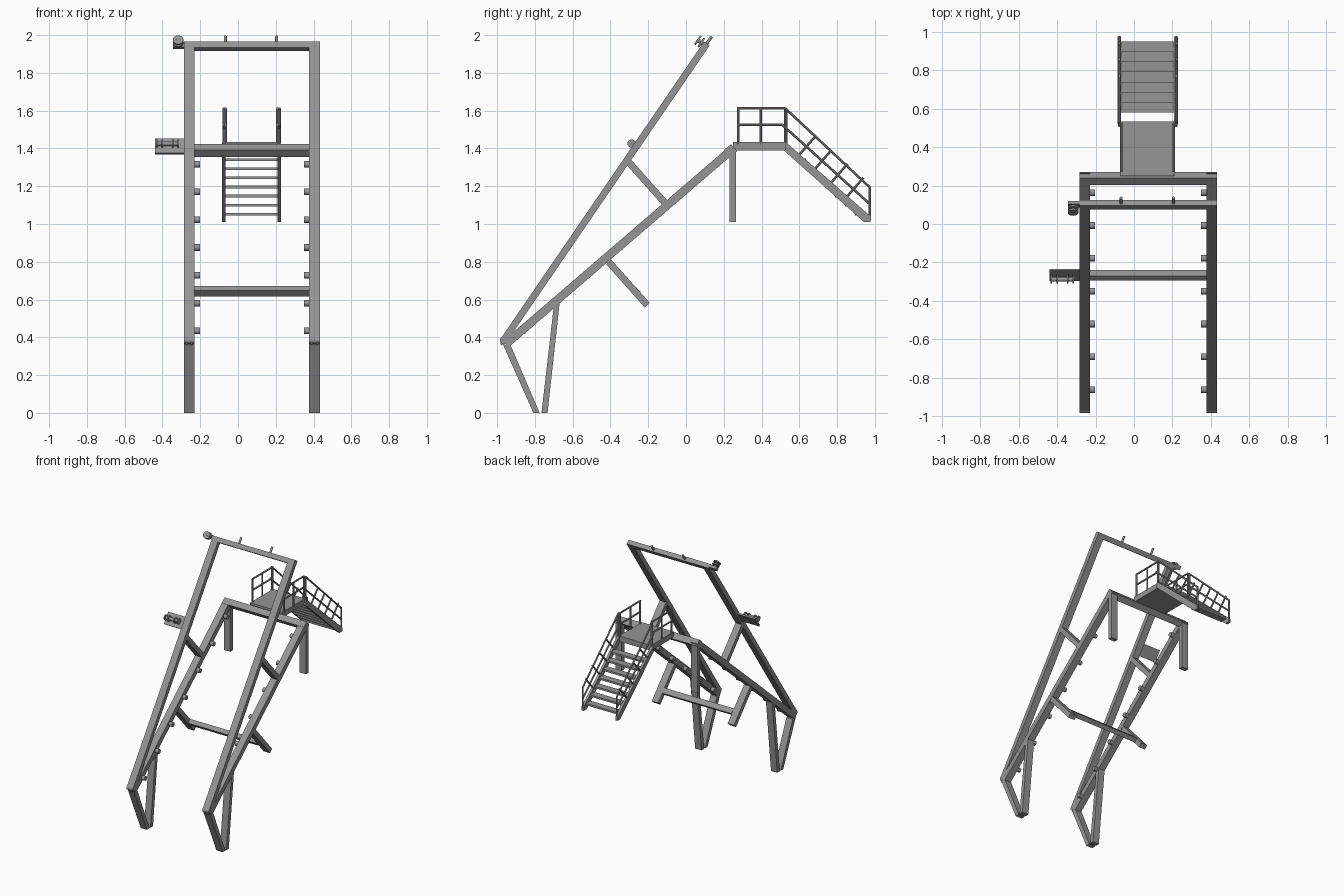
import bpy, bmesh, math
from mathutils import Vector

if "Cube" in bpy.data.objects:
    bpy.data.objects.remove(bpy.data.objects["Cube"])

steel = bpy.data.materials.new("steel grey")
steel.diffuse_color = (0.30, 0.30, 0.30, 1)
steel.use_nodes = True
steel.node_tree.nodes["Principled BSDF"].inputs["Base Color"].default_value = steel.diffuse_color


def finish(name, bm, smooth=False):
    bmesh.ops.recalc_face_normals(bm, faces=bm.faces)
    me = bpy.data.meshes.new(name)
    bm.to_mesh(me)
    bm.free()
    me.materials.append(steel)
    ob = bpy.data.objects.new(name, me)
    bpy.context.collection.objects.link(ob)
    if smooth:
        bpy.context.view_layer.objects.active = ob
        ob.select_set(True)
        bpy.ops.object.shade_smooth_by_angle(angle=math.radians(40))
        ob.select_set(False)
    return ob


def prism(name, pts, x0, x1):
    """Extrude a (y, z) outline from x0 to x1."""
    bm = bmesh.new()
    face = bm.faces.new([bm.verts.new((x0, y, z)) for y, z in pts])
    ext = bmesh.ops.extrude_face_region(bm, geom=[face])
    verts = [v for v in ext["geom"] if isinstance(v, bmesh.types.BMVert)]
    bmesh.ops.translate(bm, verts=verts, vec=(x1 - x0, 0, 0))
    return finish(name, bm)


def beam(name, p, q, thick, x0, x1):
    """Rectangular beam whose centre line runs p to q in the y-z plane."""
    p, q = Vector(p), Vector(q)
    d = (q - p).normalized()
    n = Vector((-d.y, d.x)) * thick / 2
    return prism(name, [p + n, q + n, q - n, p - n], x0, x1)


def rod(name, a, b, r, sides=8):
    """Cylinder from point a to point b."""
    a, b = Vector(a), Vector(b)
    d = b - a
    bm = bmesh.new()
    bmesh.ops.create_cone(bm, cap_ends=True, segments=sides,
                          radius1=r, radius2=r, depth=d.length)
    bm.transform(d.to_track_quat('Z', 'Y').to_matrix().to_4x4())
    bmesh.ops.translate(bm, verts=bm.verts, vec=(a + b) / 2)
    return finish(name, bm, True)


L0, L1, R0, R1 = -0.285, -0.23, 0.377, 0.433     # left and right frame widths
ARM_A, ARM_B = Vector((-0.965, 0.385)), Vector((0.11, 1.955))
LOW_A, LOW_B = Vector((-0.955, 0.363)), Vector((0.255, 1.404))
arm_d = (ARM_B - ARM_A).normalized()
arm_n = Vector((-arm_d.y, arm_d.x))
low_d = (LOW_B - LOW_A).normalized()

# Side frames: boom, inclined beam, feet, struts and posts
for side, x0, x1 in (("left", L0, L1), ("right", R0, R1)):
    beam(side + "_boom", ARM_A, ARM_B, 0.036, x0, x1)
    beam(side + "_inclined_beam", LOW_A, LOW_B, 0.044, x0, x1)
    prism(side + "_front_foot",
          [(-0.97, 0.365), (-0.925, 0.35), (-0.775, 0), (-0.808, 0)], x0, x1)
    prism(side + "_rear_foot",
          [(-0.70, 0.565), (-0.668, 0.59), (-0.733, 0), (-0.765, 0)], x0, x1)
    beam(side + "_upper_strut", (-0.31, 1.335), (-0.105, 1.105), 0.036, x0, x1)
    beam(side + "_lower_strut", (-0.41, 0.80), (-0.205, 0.57), 0.036, x0, x1)
    prism(side + "_post",
          [(0.231, 1.01), (0.265, 1.01), (0.265, 1.40), (0.231, 1.38)], x0, x1)
    # Hinge: pin with a pair of lugs
    rod(side + "_hinge_pin", (x0, *ARM_A), (x1, *ARM_A), 0.02, 16)
    for k, xc in enumerate((x0 + 0.014, x1 - 0.014)):
        beam(f"{side}_hinge_lug_{k}", (-0.978, 0.36), (-0.966, 0.40), 0.012,
             xc - 0.004, xc + 0.004)

# Cross members
beam("inclined_frame_crossbar", LOW_B - low_d * 0.047, LOW_B, 0.05, L0, R1)
beam("lower_crossbar", (-0.282, 0.659), (-0.253, 0.629), 0.034, L1, R0)
beam("boom_crossbar", ARM_B - arm_d * 0.036, ARM_B, 0.036, L0, R1)

# Guide rollers along the inside of the inclined beams
for i in range(7):
    y = 0.163 - 0.171 * i
    z = LOW_A.y + (y - LOW_A.x) * low_d.y / low_d.x - 0.008
    rod(f"left_guide_roller_{i}", (L1 - 0.01, y, z), (L1 + 0.028, y, z), 0.0175, 16)
    rod(f"right_guide_roller_{i}", (R0 + 0.01, y, z), (R0 - 0.028, y, z), 0.0175, 16)

# Pegs on top of the boom
for i, x in enumerate((-0.067, 0.205)):
    a, b = ARM_B - arm_d * 0.025, ARM_B + arm_d * 0.046
    rod(f"boom_peg_{i}", (x, *a), (x, *b), 0.008, 12)

# Pulley beside the boom head
c = ARM_B - arm_d * 0.012
beam("pulley_bracket", c - arm_d * 0.015, c + arm_d * 0.015, 0.02, -0.345, L0)
rod("pulley_axle", (-0.317, *c), (-0.317, *(c + arm_n * 0.055)), 0.01, 12)
for i, (h, t, r) in enumerate(((0.022, 0.01, 0.028), (0.044, 0.01, 0.028))):
    p, q = c + arm_n * h, c + arm_n * (h + t)
    rod(f"pulley_flange_{i}", (-0.317, *p), (-0.317, *q), r, 20)

# Winch plate and roller on the left boom
w = Vector((-0.265, 1.41))
beam("winch_plate", w - arm_d * 0.047, w + arm_d * 0.047, 0.012, -0.44, L0 + 0.005)
wc = w + arm_n * 0.028
rod("winch_drum", (-0.432, *wc), (-0.314, *wc), 0.012, 16)
for i, x in enumerate((-0.43, -0.40, -0.346, -0.316)):
    rod(f"winch_flange_{i}", (x - 0.004, *wc), (x + 0.004, *wc), 0.022, 20)

# Platform
prism("platform", [(0.25, 1.39), (0.535, 1.39), (0.535, 1.433), (0.25, 1.433)],
      -0.07, 0.212)

# Stairs: treads, stringers and railings
for i in range(7):
    y, z = 0.608 + 0.0525 * i, 1.34 - 0.048 * i
    prism(f"tread_{i}", [(y - 0.028, z - 0.007), (y + 0.028, z - 0.007),
                         (y + 0.028, z + 0.007), (y - 0.028, z + 0.007)], -0.07, 0.215)

S0, S1 = Vector((0.525, 1.41)), Vector((0.965, 1.028))
st_d = (S1 - S0).normalized()
st_n = Vector((-st_d.y, st_d.x))
RAD = 0.0065
for side, xs, xp, xr in (("left", (-0.085, -0.067), -0.066, -0.076),
                         ("right", (0.209, 0.228), 0.208, 0.22)):
    prism(side + "_stringer", [(0.522, 1.386), (0.53, 1.432), (0.978, 1.04),
                               (0.978, 1.01), (0.943, 1.01)], *xs)
    # Platform railing
    for k, y in enumerate((0.276, 0.396, 0.526)):
        rod(f"{side}_platform_rail_post_{k}", (xp, y, 1.42), (xp, y, 1.612), RAD)
    for k, (y, z) in enumerate(((0.526, 1.612), (0.51, 1.525))):
        rod(f"{side}_platform_rail_{k}", (xp, 0.27, z), (xp, y, z), RAD)
    # Stair railing
    top0, top1 = Vector((0.526, 1.612)), Vector((0.974, 1.193))
    rod(side + "_stair_top_rail", (xr, *top0), (xr, *top1), RAD)
    rod(side + "_stair_middle_rail", (xr, 0.51, 1.525), (xr, 0.972, 1.107), RAD)
    rod(side + "_stair_end_post", (xr, 0.974, 1.02), (xr, 0.974, 1.197), RAD)
    rod(side + "_stair_start_post", (xr, 0.53, 1.41), (xr, 0.53, 1.612), RAD)
    for k in range(4):
        p = S0 + st_d * (0.085 + 0.112 * k)
        rod(f"{side}_stair_rail_post_{k}", (xr, *p), (xr, *(p + st_n * 0.148)), RAD)
